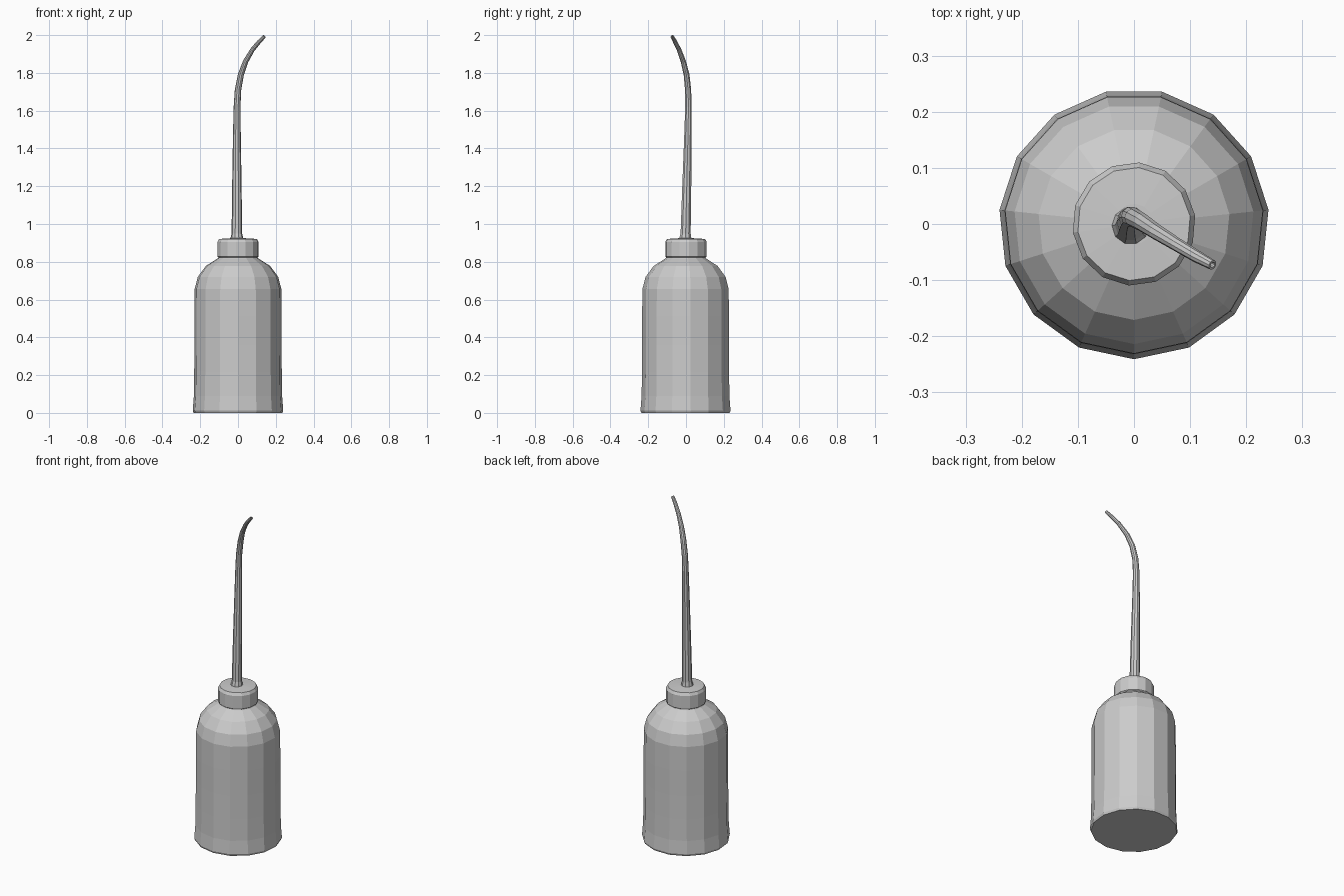
import bpy, bmesh
from math import sin, cos, pi, radians
from mathutils import Vector

if "Cube" in bpy.data.objects:
    bpy.data.objects.remove(bpy.data.objects["Cube"])


def skin(name, rings):
    """Join equal-sized rings of points into a closed, flat-shaded skin."""
    bm = bmesh.new()
    loops = [[bm.verts.new(p) for p in ring] for ring in rings]
    n = len(loops[0])
    for a, b in zip(loops, loops[1:]):
        for i in range(n):
            j = (i + 1) % n
            bm.faces.new((a[i], a[j], b[j], b[i]))
    bm.faces.new(loops[0][::-1])
    bm.faces.new(loops[-1])
    bmesh.ops.recalc_face_normals(bm, faces=bm.faces)
    mesh = bpy.data.meshes.new(name)
    bm.to_mesh(mesh)
    bm.free()
    obj = bpy.data.objects.new(name, mesh)
    bpy.context.collection.objects.link(obj)
    return obj


def turned(name, profile, sides, phase):
    """Lathe a (radius, height) profile around z."""
    angles = [radians(phase) + 2 * pi * i / sides for i in range(sides)]
    return skin(name, [[(r * cos(a), r * sin(a), z) for a in angles]
                       for r, z in profile])


# Bottle with rounded shoulder
turned("bottle", [(0.236, 0.0), (0.241, 0.012), (0.235, 0.09), (0.233, 0.22),
                  (0.232, 0.36), (0.232, 0.51), (0.231, 0.655),
                  (0.214, 0.72), (0.171, 0.778), (0.108, 0.818),
                  (0.098, 0.83)], 15, -90)

# Screw cap with a narrow chamfer
turned("cap", [(0.098, 0.818), (0.110, 0.828), (0.110, 0.905), (0.101, 0.921),
               (0.036, 0.925)], 14, 8)

# Curved tapering nozzle: x, y, z, radius
path = [(-0.006, -0.003, 0.91, 0.036), (-0.006, -0.003, 0.932, 0.032),
        (-0.006, -0.002, 0.95, 0.028), (-0.006, 0.004, 1.2, 0.025),
        (-0.006, 0.010, 1.45, 0.021), (-0.005, 0.013, 1.62, 0.018),
        (0.000, 0.011, 1.71, 0.017), (0.015, 0.003, 1.79, 0.016),
        (0.040, -0.014, 1.86, 0.014), (0.077, -0.037, 1.923, 0.012),
        (0.112, -0.058, 1.965, 0.011), (0.140, -0.073, 1.993, 0.009)]
centres = [Vector(p[:3]) for p in path]
rings = []
for i, c in enumerate(centres):
    t = centres[min(i + 1, len(path) - 1)] - centres[max(i - 1, 0)]
    t.normalize()
    u = Vector((0, 1, 0)).cross(t).normalized()
    v = t.cross(u)
    rings.append([c + path[i][3] * (u * cos(k * pi / 5) + v * sin(k * pi / 5))
                  for k in range(10)])
# Recessed opening at the tip
for scale, depth in ((0.6, 0.0), (0.55, 0.02)):
    rings.append([c - t * depth + scale * (p - c) for p in rings[len(path) - 1]])
skin("nozzle", rings)
